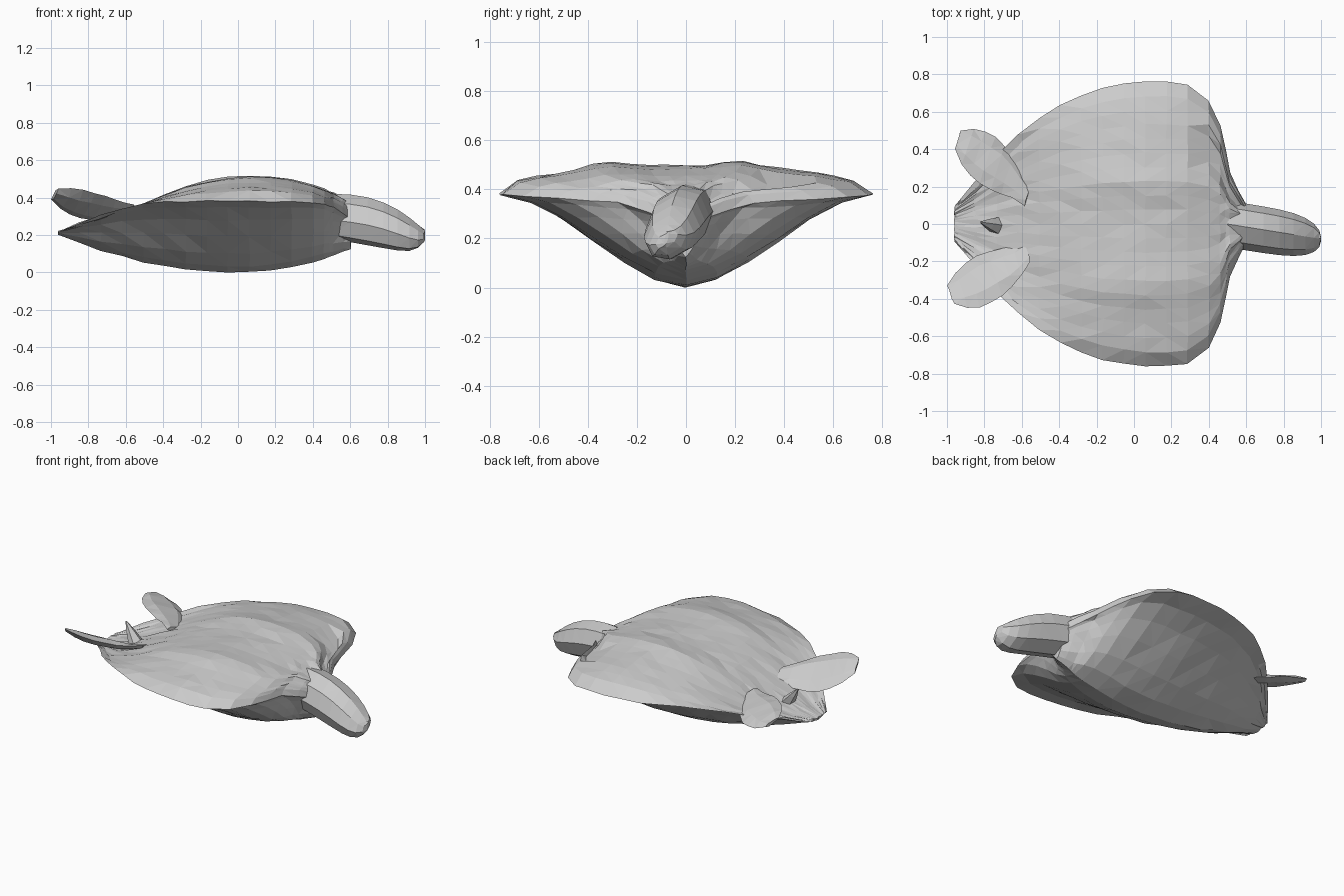
import bpy, bmesh, math, random
from mathutils import Vector

random.seed(4)
cube = bpy.data.objects.get("Cube")
if cube:
    bpy.data.objects.remove(cube, do_unlink=True)

shade = 0.6
colour = (shade, shade, shade, 1)
grey = bpy.data.materials.new("plain grey")
grey.use_nodes = True
grey.diffuse_color = colour
grey.node_tree.nodes["Principled BSDF"].inputs["Base Color"].default_value = colour


def loft(name, rings, jitter=0.0):
    """Skin closed rings of equal length, capping both ends, with flat facets."""
    bm = bmesh.new()
    rows = []
    for ring in rings:
        row = []
        for point in ring:
            offset = Vector([random.uniform(-jitter, jitter) for axis in range(3)])
            row.append(bm.verts.new(Vector(point) + offset))
        rows.append(row)
    count = len(rows[0])
    for near, far in zip(rows, rows[1:]):
        for i in range(count):
            j = (i + 1) % count
            bm.faces.new((near[i], near[j], far[j], far[i]))
    bm.faces.new(rows[0])
    bm.faces.new(rows[-1])
    bmesh.ops.triangulate(bm, faces=bm.faces[:])
    bmesh.ops.recalc_face_normals(bm, faces=bm.faces[:])
    mesh = bpy.data.meshes.new(name)
    bm.to_mesh(mesh)
    bm.free()
    mesh.materials.append(grey)
    obj = bpy.data.objects.new(name, mesh)
    bpy.context.collection.objects.link(obj)


def ellipse(centre, across, up, sides=8):
    centre, across, up = Vector(centre), Vector(across), Vector(up)
    angles = [math.tau * i / sides for i in range(sides)]
    return [centre + across * math.cos(a) + up * math.sin(a) for a in angles]


# Body outline and heights along its length; widest and tallest at "middle"
middle, tail_end, shoulder, neck_end = 0.1, -0.96, 0.51, 0.6


def half_width(x):
    if x < middle:
        s = (middle - x) / (middle - tail_end)
        return max(0.1, 0.76 * max(0, 1 - s ** 2) ** 0.75)
    s = min(1, (x - middle) / (shoulder - middle))
    neck = 0.1 + 2 * (neck_end - x) if x > 0.45 else 0
    return max(neck, 0.76 * (1 - s ** 4) ** 0.4)


def keel_height(x):
    return (0.22 if x < 0 else 0.35) * x ** 2


def rim_height(x):
    droop = max(0, -0.4 - x) / 0.56
    nose = max(0, x)
    return 0.38 - 0.16 * droop ** 1.5 - 2 * nose ** 6


def crown_height(x):
    if x > middle:
        return 0.52 - 0.55 * (x - middle) ** 2
    s = (middle - x) / (middle - tail_end)
    return 0.37 + 0.15 * math.cos(math.pi * s ** 1.2)


def body_ring(x):
    w, keel, rim, crown = half_width(x), keel_height(x), rim_height(x), crown_height(x)

    def hull_point(f):
        rise = 0.2 * f + 0.4 * (1 - math.cos(math.pi * f))
        return keel + rise * (rim - keel)

    def back_point(f, side):
        # The side ridge sits nearer the centre on the left than on the right
        ridge = 0.28 if side > 0 else 0.44
        rise = min(0.84, (1 - f) ** 0.4)
        if f < 1:
            rise += 0.14 * math.exp(-((f - ridge) / 0.12) ** 2)
        z = rim + rise * (crown - rim)
        # Hollow behind the left shoulder
        if x > 0.3 and side > 0 and abs(f - 0.6) < 0.1:
            z -= 0.03
        return z

    hull_steps, back_steps = 6, 10
    sides = []
    for side in (1, -1):
        points = []
        for i in range(1, hull_steps):
            f = i / hull_steps
            points.append((x, side * f * w, hull_point(f)))
        for i in range(back_steps, 0, -1):
            f = i / back_steps
            points.append((x, side * f * w, back_point(f, side)))
        sides.append(points)
    left, right = sides
    return [(x, 0, keel)] + left + [(x, 0, back_point(0, 1))] + right[::-1]


steps = 12
stations = [tail_end + (0.4 - tail_end) * i / steps for i in range(steps + 1)]
stations += [0.46, 0.49, shoulder, 0.56, neck_end]
loft("shell_body", [body_ring(x) for x in stations], 0.004)


# Head: a blunt snout drooping forward and slightly to the right
def head_ring(t):
    top = 0.42 - 0.2 * t ** 2.5
    bottom = 0.18 - 0.09 * t + 0.09 * t ** 12
    width = 0.01 + 0.115 * math.sqrt(1 - t ** 5)
    centre = (0.5 + t / 2, -0.08 * t, (top + bottom) / 2)
    return ellipse(centre, (0, width, 0.02), (0, 0, (top - bottom) / 2))


head_steps = 8
loft("head", [head_ring(math.sin(math.pi / 2 * i / head_steps))
              for i in range(head_steps + 1)])


# Rear flippers: flat blades from the body to a tip, tilted across their width
def make_flipper(name, side, tip, tilt):
    root = Vector((-0.57, side * 0.15, 0.33))
    reach = Vector(tip) - root
    rings = []
    blade_steps = 7
    for i in range(blade_steps + 1):
        s = i / blade_steps
        swell = math.sin(math.pi * (0.08 + 0.85 * s ** 1.3)) ** 0.6
        w = 0.135 * swell
        t = w * 0.2
        centre = root + Vector((reach.x * s, reach.y * s ** 0.8, reach.z * s ** 2))
        rings.append(ellipse(centre, (w * 0.3, side * w * 0.92, w * tilt),
                             (0, -side * t * tilt, t), 6))
    loft(name, rings, 0.004)


make_flipper("rear_right_flipper", -1, (-0.98, -0.38, 0.42), 0.5)
make_flipper("rear_left_flipper", 1, (-0.94, 0.45, 0.35), -0.3)

# Small thorn above the tail
thorn_base, thorn_tip = Vector((-0.73, -0.01, 0.26)), Vector((-0.82, 0.01, 0.37))
loft("tail_thorn", [ellipse(thorn_base.lerp(thorn_tip, s), (r, 0, 0), (0, r, 0), 5)
                    for s, r in ((0, 0.05), (0.5, 0.03), (1, 0.005))])
